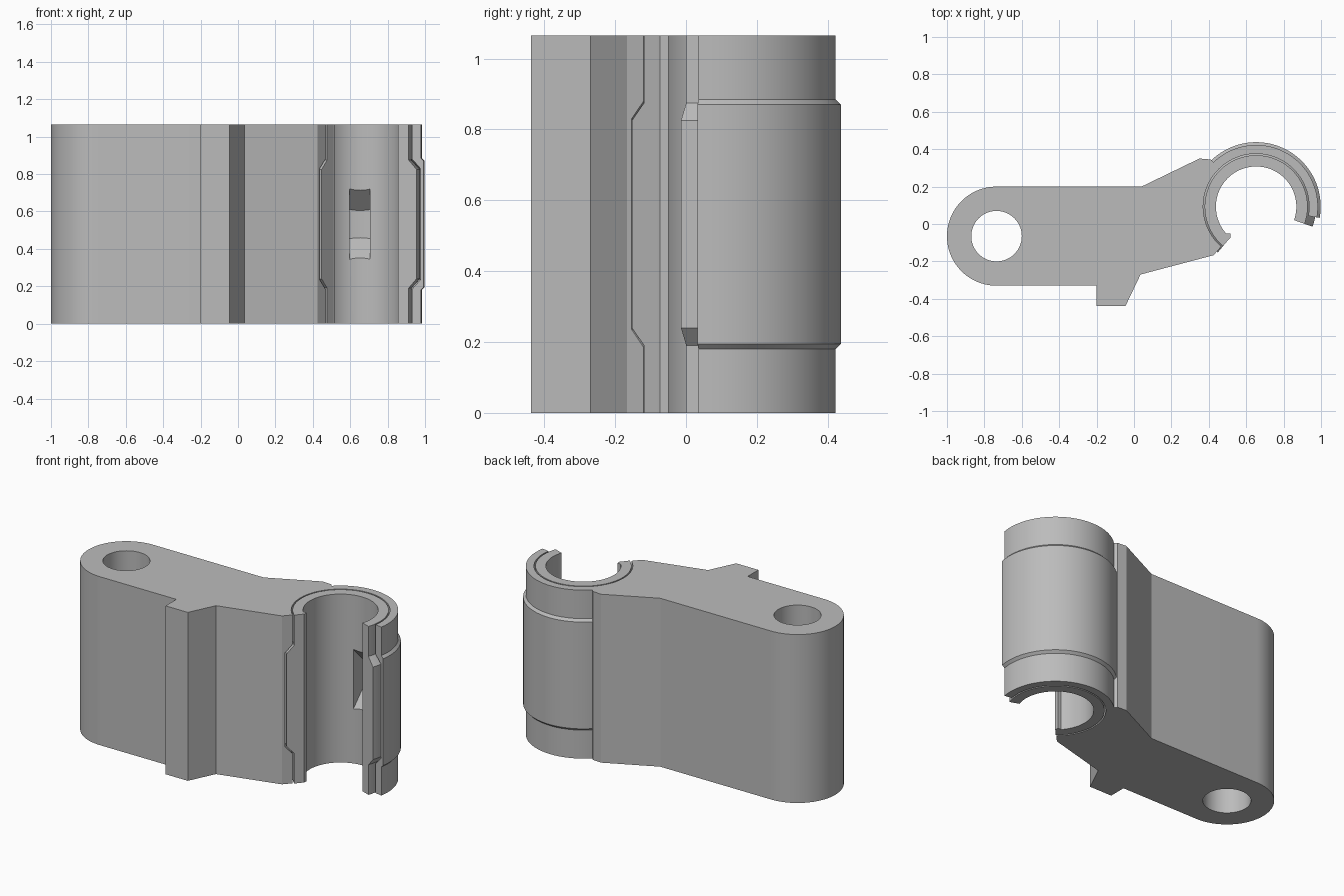
import bpy, bmesh
from math import sin, cos, radians

if "Cube" in bpy.data.objects:
    bpy.data.objects.remove(bpy.data.objects["Cube"], do_unlink=True)

H = 1.065                      # overall height
CX, CY = 0.653, 0.0925         # clip axis
EX, EY = -0.735, -0.065        # pivot eye axis

grey = bpy.data.materials.new("plain grey")
grey.use_nodes = True
COLOUR = (0.5, 0.5, 0.5, 1)
grey.diffuse_color = COLOUR
grey.node_tree.nodes["Principled BSDF"].inputs["Base Color"].default_value = COLOUR


def polar(cx, cy, r, deg):
    return cx + r * cos(radians(deg)), cy + r * sin(radians(deg))


def add_object(name, bm):
    bmesh.ops.recalc_face_normals(bm, faces=bm.faces)
    mesh = bpy.data.meshes.new(name)
    bm.to_mesh(mesh)
    bm.free()
    mesh.materials.append(grey)
    obj = bpy.data.objects.new(name, mesh)
    bpy.context.collection.objects.link(obj)
    return obj


def prism(name, points, offset):
    """Extrude a closed 3D polygon along an offset."""
    bm = bmesh.new()
    face = bm.faces.new([bm.verts.new(p) for p in points])
    out = bmesh.ops.extrude_face_region(bm, geom=[face])
    verts = [v for v in out["geom"] if isinstance(v, bmesh.types.BMVert)]
    bmesh.ops.translate(bm, vec=offset, verts=verts)
    return add_object(name, bm)


def upright(name, outline, z0=0, z1=H):
    return prism(name, [(x, y, z0) for x, y in outline], (0, 0, z1 - z0))


def revolve(name, profile, start, end, steps=96):
    """Sweep a closed (radius, z) profile about the clip axis."""
    full = end - start >= 360
    count = steps if full else steps + 1
    bm = bmesh.new()
    rings = []
    for i in range(count):
        a = start + (end - start) * i / steps
        rings.append([bm.verts.new((*polar(CX, CY, r, a), z)) for r, z in profile])
    n = len(profile)
    for i in range(steps):
        a, b = rings[i], rings[(i + 1) % count]
        for j in range(n):
            k = (j + 1) % n
            bm.faces.new((a[j], a[k], b[k], b[j]))
    if not full:
        bm.faces.new(rings[0])
        bm.faces.new(rings[-1])
    return add_object(name, bm)


def combine(target, tool, operation):
    mod = target.modifiers.new(operation, "BOOLEAN")
    mod.operation, mod.solver, mod.object = operation, "EXACT", tool
    bpy.context.view_layer.objects.active = target
    bpy.ops.object.modifier_apply(modifier=mod.name)
    bpy.data.objects.remove(tool, do_unlink=True)


def mirrored(half, extend=0):
    """Complete a lower half profile about mid height."""
    return half + [(r, H - z) for r, z in reversed(half)]


# Arm: rounded eye end, stop block below, flared clip end
eye_end = [polar(EX, EY, 0.265, 90 + 180 * i / 48) for i in range(49)]
outline = eye_end + [
    (-0.2, -0.33), (-0.2, -0.4375), (-0.045, -0.4375), (0.035, -0.27), (0.425, -0.167),
    polar(CX, CY, 0.2, 229), polar(CX, CY, 0.2, 134),
    (0.41, 0.345), (0.35, 0.35), (0.04, 0.2)]
arm = upright("arm_and_clip", outline)

# Clip shell with a raised middle band
shell = revolve("clip_shell", mirrored(
    [(0.2, 0), (0.33, 0), (0.33, 0.18), (0.345, 0.195)]), -10, 140)
combine(arm, shell, "UNION")

# Stepped seat for the bush, slightly larger than the bush
seat = revolve("seat_cutter", mirrored(
    [(0.05, -0.1), (0.283, -0.1), (0.283, 0.186), (0.328, 0.236)]), 0, 360, 128)
combine(arm, seat, "DIFFERENCE")

# Pivot hole
hole = upright("hole_cutter", [polar(EX, EY, 0.135, 360 * i / 64) for i in range(64)], -0.1, H + 0.1)
combine(arm, hole, "DIFFERENCE")

# Open bush with a thick middle and a tapered window
bush = revolve("bush", mirrored(
    [(0.215, 0), (0.275, 0), (0.275, 0.19), (0.32, 0.24)]), -19.5, 230)
MID = H / 2
window = prism("window_cutter", [
    (0.597, y, MID + h) for y, h in ((0.25, -0.24), (0.43, -0.055), (0.43, 0.055), (0.25, 0.24))],
    (0.11, 0, 0))
combine(bush, window, "DIFFERENCE")

# Small retaining lip at the bush edge
lip = upright("bush_lip", [(0.485, -0.05), (0.515, -0.05), (0.515, -0.074), (0.508, -0.081)])

for obj in (arm, bush, lip):
    bpy.ops.object.select_all(action="DESELECT")
    obj.select_set(True)
    bpy.context.view_layer.objects.active = obj
    bpy.ops.object.shade_smooth_by_angle(angle=radians(15))
